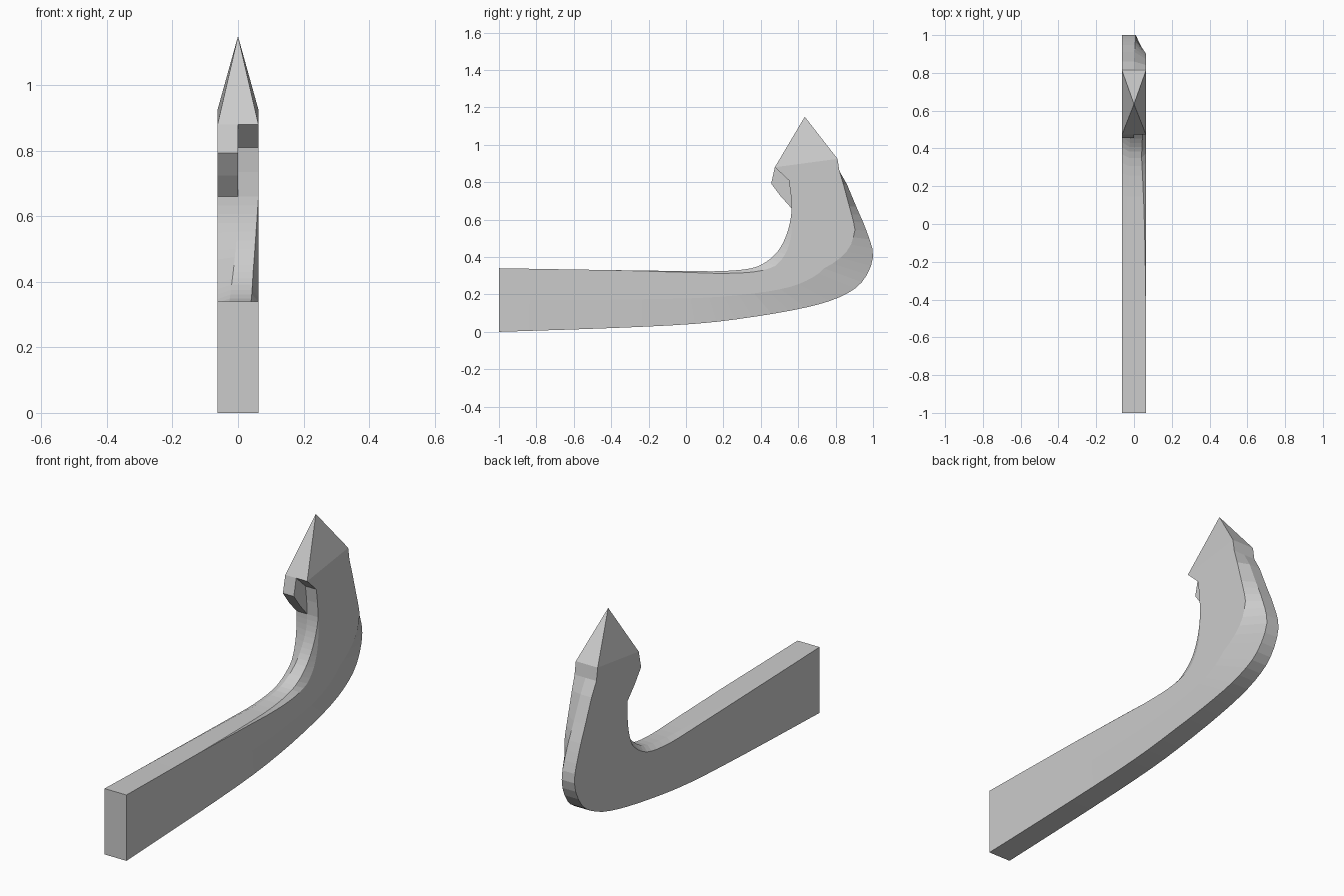
import bpy, bmesh
from mathutils import Vector

cube = bpy.data.objects.get("Cube")
if cube:
    bpy.data.objects.remove(cube, do_unlink=True)

HALF = 0.0625      # half the thickness of the plate
SMOOTH_END = 9     # last station of the curved shank, the barb begins here
STEPS = 3

# Inner and outer outline of the hook as (y, z), one pair per station
inner = [(-1, .34), (-.4, .33), (0, .325), (.2, .325), (.35, .34), (.43, .375), (.49, .43),
         (.53, .5), (.555, .58), (.565, .66), (.56, .735), (.55, .81), (.475, .88)]
outer = [(-1, 0), (-.4, .02), (.05, .043), (.36, .08), (.64, .13), (.82, .185), (.94, .265),
         (1, .4), (.965, .54), (.91, .67), (.86, .79), (.82, .86), (.81, .925)]

# Facet widths and depths, keyed by station
inner_left_x = {0: -HALF, 1: -.05, 3: -.03, 5: -.022, 8: 0}
inner_right_x = {1: HALF, 4: .04, 6: .046, 9: HALF}
inner_right_cut = {1: 0, 3: .05, 5: .12, 7: .06, 9: 0}
inner_left_cut = {0: 0, 3: .06, 6: .08, 9: 0, 10: -.18, 11: -.35, 12: 0}
outer_right_cut = {0: .5, 6: .45, 7: .3, 8: .15, 10: .06, 11: 0}
outer_right_x = {0: HALF, 3: .05, 7: .01, 10: 0}


def ramp(keys, t):
    """Linear value between keyed stations."""
    ks = sorted(keys)
    if t <= ks[0]:
        return keys[ks[0]]
    for a, b in zip(ks, ks[1:]):
        if t <= b:
            return keys[a] + (keys[b] - keys[a]) * (t - a) / (b - a)
    return keys[ks[-1]]


def outline(points, t):
    """Catmull-Rom point on an outline."""
    i = min(int(t), len(points) - 2)
    u = t - i
    p = [Vector(points[max(0, min(len(points) - 1, i + k))]) for k in (-1, 0, 1, 2)]
    return 0.5 * (2 * p[1] + (p[2] - p[0]) * u
                  + (2 * p[0] - 5 * p[1] + 4 * p[2] - p[3]) * u ** 2
                  + (3 * p[1] - p[0] - 3 * p[2] + p[3]) * u ** 3)


def section(t):
    """Eight-sided cross-section with chamfers and the one-sided barb."""
    a, b = outline(inner, t), outline(outer, t)
    left, right = ramp(inner_left_x, t), ramp(inner_right_x, t)
    cut = ramp(inner_left_cut, t)
    step = cut if cut < 0 else 0
    shape = [(-HALF, 1), (ramp(outer_right_x, t), 1),
             (HALF, 1 - ramp(outer_right_cut, t)), (HALF, ramp(inner_right_cut, t)),
             (right, 0), (left, 0), (left, step), (-HALF, cut)]
    return [(x, *a.lerp(b, f)) for x, f in shape]


# Shank, bend and barb
bm = bmesh.new()
stations = [i / STEPS for i in range(SMOOTH_END * STEPS + 1)]
stations += range(SMOOTH_END + 1, len(inner))
rings = [[bm.verts.new(co) for co in section(t)] for t in stations]
for lower, upper in zip(rings, rings[1:]):
    for k in range(len(lower)):
        n = (k + 1) % len(lower)
        bm.faces.new((lower[k], lower[n], upper[n], upper[k]))
bm.faces.new(rings[0])

# Pointed tip
apex = bm.verts.new((0, .635, 1.15))
top = rings[-1]
for k in range(len(top)):
    bm.faces.new((top[k], top[(k + 1) % len(top)], apex))

bmesh.ops.remove_doubles(bm, verts=bm.verts, dist=0.0005)
bmesh.ops.recalc_face_normals(bm, faces=bm.faces)
mesh = bpy.data.meshes.new("barbed_hook")
bm.to_mesh(mesh)
bm.free()

grey = bpy.data.materials.new("light grey")
grey.use_nodes = True
grey.diffuse_color = (.6, .6, .6, 1)
grey.node_tree.nodes["Principled BSDF"].inputs["Base Color"].default_value = (.6, .6, .6, 1)
mesh.materials.append(grey)

hook = bpy.data.objects.new("barbed_hook", mesh)
bpy.context.collection.objects.link(hook)
